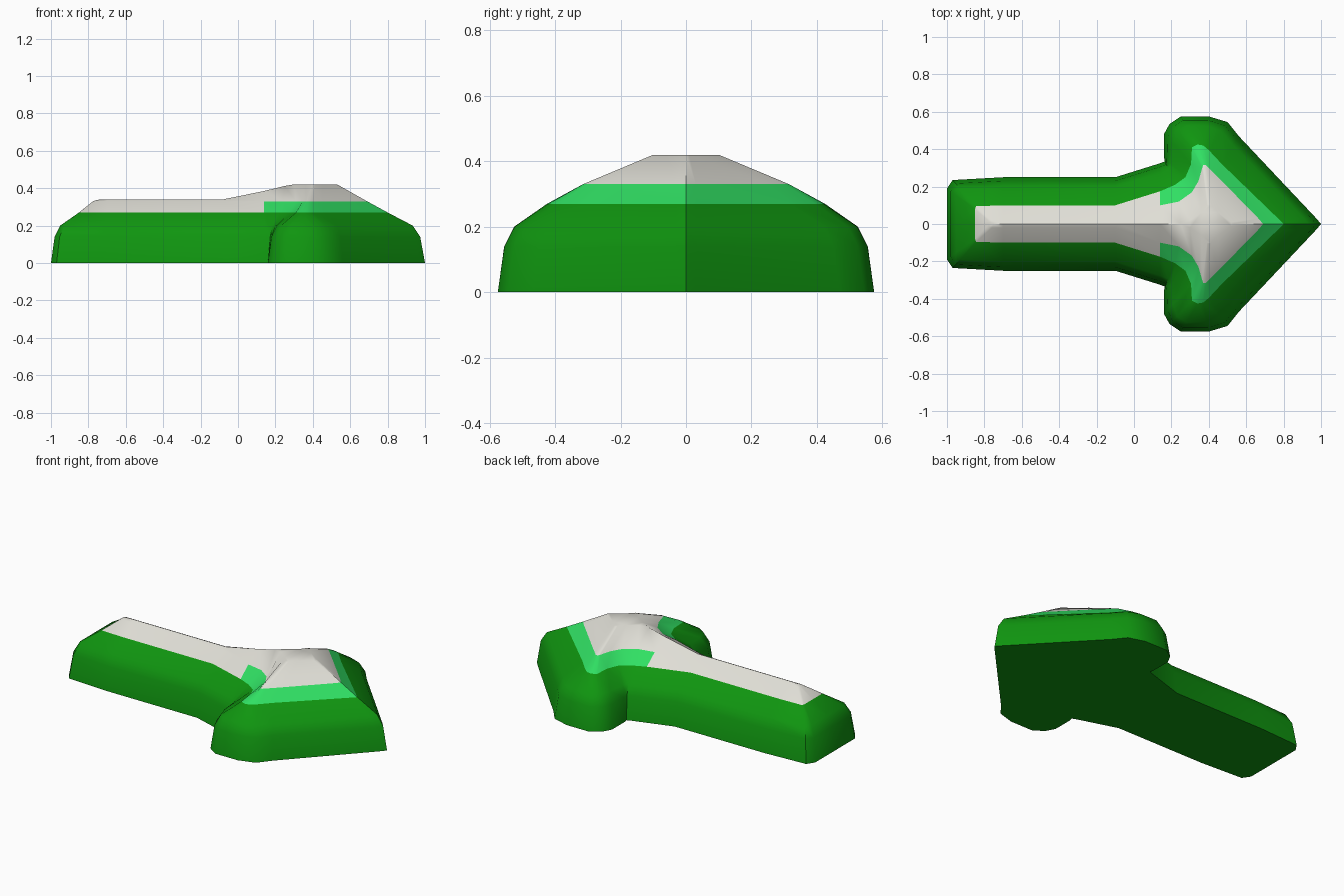
import bpy, bmesh, math

if "Cube" in bpy.data.objects:
    bpy.data.objects.remove(bpy.data.objects["Cube"])

# Half outlines (y >= 0), running from tail centre round to the arrow tip
base = [(-1, 0), (-1, .19), (-.97, .235), (-.7, .25), (-.1, .25), (.14, .325),
        (.165, .335), (.16, .36), (.16, .48), (.19, .535), (.25, .575), (.40, .575),
        (.50, .545), (.56, .47), (.97, .035), (1, 0)]
shoulder = [(-.85, 0), (-.85, .08), (-.845, .095), (-.7, .10), (-.1, .10), (.14, .175),
            (.22, .21), (.275, .25), (.305, .32), (.31, .41), (.34, .425), (.37, .42),
            (.40, .395), (.47, .32), (.77, .03), (.80, 0)]
rim = [(-.775, 0), (-.775, .015), (-.76, .02), (-.7, .02), (-.1, .02), (.14, .10),
       (.24, .12), (.31, .17), (.345, .23), (.365, .30), (.37, .315), (.385, .315),
       (.40, .30), (.45, .25), (.665, .03), (.69, 0)]
crest = [(-.75, 0, .338)] * 3 + [(-.7, 0, .34), (-.08, 0, .34), (.14, 0, .385),
         (.25, 0, .412), (.30, .02, .42), (.36, .06, .42), (.39, .10, .42),
         (.395, .105, .418), (.405, .105, .418), (.41, .10, .42), (.45, .06, .42),
         (.52, .01, .42), (.53, 0, .42)]


def blend(t, z):
    return [(a[0] + (b[0] - a[0]) * t, a[1] + (b[1] - a[1]) * t, z)
            for a, b in zip(base, shoulder)]


def at(points, z):
    return [(x, y, z) for x, y in points]


def full(half):
    return half + [(x, -y, z) for x, y, z in reversed(half[1:-1])]


def material(name, rgb):
    m = bpy.data.materials.new(name)
    m.diffuse_color = (*rgb, 1)
    m.use_nodes = True
    m.node_tree.nodes["Principled BSDF"].inputs["Base Color"].default_value = m.diffuse_color
    return m


rings = [full(r) for r in (at(base, 0), blend(.13, .14), blend(.33, .2),
                           at(shoulder, .27), at(rim, .33), crest)]
n = len(rings[0])
bm = bmesh.new()
cache = {}


def vert(co):
    key = tuple(round(c, 5) + 0.0 for c in co)
    if key not in cache:
        cache[key] = bm.verts.new(key)
    return cache[key]


def face(points, mat):
    vs = list(dict.fromkeys(vert(p) for p in points))
    if len(vs) > 2:
        bm.faces.new(vs).material_index = mat


# Stacked rings: green sides, bright band on the head only, pale top
for k in range(5):
    lo, hi = rings[k], rings[k + 1]
    for i in range(n):
        j = (i + 1) % n
        on_head = min(lo[i][0], lo[j][0]) >= .139
        mat = 0 if k < 3 else (1 if k == 3 and on_head else 2)
        face((lo[i], lo[j], hi[j], hi[i]), mat)

# Flat summit and underside
face(rings[5][6:n - 5], 2)
face(rings[0][::-1], 0)
bmesh.ops.triangulate(bm, faces=[f for f in bm.faces if len(f.verts) > 4])
bmesh.ops.recalc_face_normals(bm, faces=bm.faces)

mesh = bpy.data.meshes.new("arrow_mound")
bm.to_mesh(mesh)
bm.free()
for name, rgb in (("dark green", (.005, .30, .005)), ("bright green", (.03, .74, .125)),
                  ("pale grey", (.74, .73, .67))):
    mesh.materials.append(material(name, rgb))
mound = bpy.data.objects.new("arrow_mound", mesh)
bpy.context.collection.objects.link(mound)
bpy.context.view_layer.objects.active = mound
mound.select_set(True)
bpy.ops.object.shade_smooth_by_angle(angle=math.radians(40))
